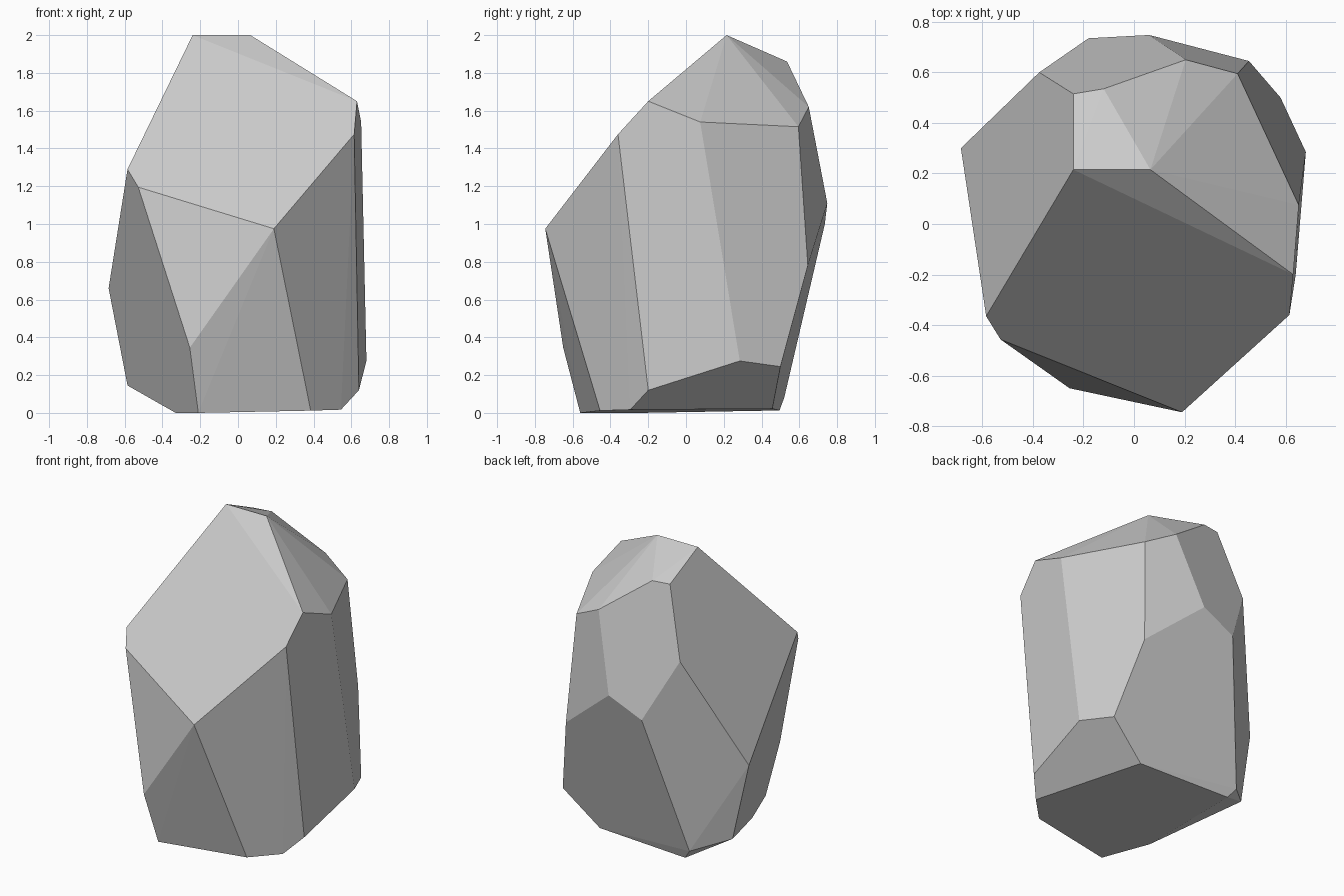
import bpy, bmesh, math

# Corner points of the faceted rock, grouped by height
crown = [(-.24, .215, 2), (.065, .215, 2), (-.24, .515, 1.86), (-.12, .535, 1.86)]
shoulder = [(.205, .65, 1.62), (.41, .595, 1.515), (.652, .075, 1.54), (.63, -.2, 1.65),
            (.615, -.36, 1.475), (-.375, .6, 1.40), (-.585, -.365, 1.29), (-.528, -.457, 1.195)]
waist = [(.06, .748, 1.11), (-.18, .735, 1.0), (.455, .645, .78),
         (-.685, .30, .66), (.19, -.745, .975), (-.255, -.65, .345)]
foot = [(.68, .285, .275), (.58, .5, .245), (.64, -.2, .12), (-.585, .333, .145), (-.39, .52, .08)]
base = [(-.21, -.56, 0), (.385, -.455, .012), (.545, -.295, .017),
        (.33, .457, .022), (-.34, .495, .013), (-.33, -.243, 0)]

# Wrap the corners in a convex shell and merge nearly flat facets
bm = bmesh.new()
for p in crown + shoulder + waist + foot + base:
    bm.verts.new(p)
bmesh.ops.convex_hull(bm, input=bm.verts[:])
bmesh.ops.dissolve_limit(bm, angle_limit=math.radians(2.5), verts=bm.verts[:], edges=bm.edges[:])
bmesh.ops.recalc_face_normals(bm, faces=bm.faces[:])

mesh = bpy.data.meshes.new("rock")
bm.to_mesh(mesh)
bm.free()
rock = bpy.data.objects.new("rock", mesh)
bpy.context.collection.objects.link(rock)
